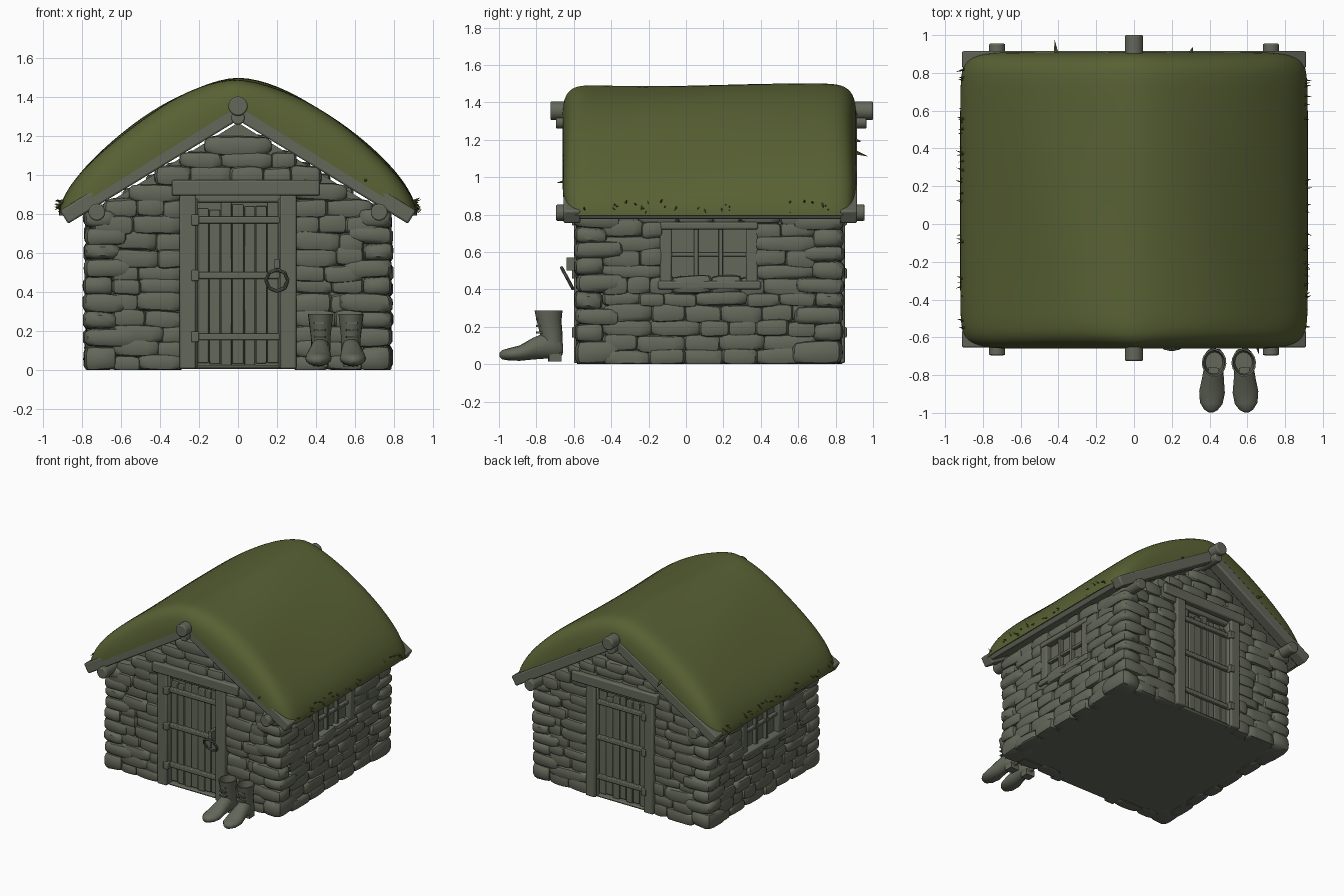
import bpy, bmesh, math, random
from mathutils import Matrix, Vector

random.seed(4)
R = random.uniform
if "Cube" in bpy.data.objects:
    bpy.data.objects.remove(bpy.data.objects["Cube"])


def material(name, rgb):
    m = bpy.data.materials.new(name)
    m.use_nodes = True
    m.diffuse_color = (*rgb, 1)
    m.node_tree.nodes["Principled BSDF"].inputs["Base Color"].default_value = (*rgb, 1)
    return m


GREY = material("weathered_grey", (0.127, 0.137, 0.102))
GREEN = material("moss_green", (0.098, 0.119, 0.034))
YC = 0.125                                  # centre of the house along y


def finish(name, bm, mat=GREY, bevel=0.0):
    bmesh.ops.recalc_face_normals(bm, faces=bm.faces)
    for f in bm.faces:
        f.smooth = True
    for e in bm.edges:
        e.smooth = len(e.link_faces) == 2 and e.calc_face_angle(0) < math.radians(42)
    me = bpy.data.meshes.new(name)
    bm.to_mesh(me)
    bm.free()
    me.materials.append(mat)
    ob = bpy.data.objects.new(name, me)
    bpy.context.collection.objects.link(ob)
    if bevel:
        mod = ob.modifiers.new("soft_edges", "BEVEL")
        mod.width, mod.segments = bevel, 2
    return ob


def box(bm, x0, x1, y0, y1, z0, z1, rot=None):
    c = Vector(((x0 + x1) / 2, (y0 + y1) / 2, (z0 + z1) / 2))
    m = Matrix.Translation(c) @ (rot or Matrix()) @ Matrix.Diagonal((x1 - x0, y1 - y0, z1 - z0, 1))
    bmesh.ops.create_cube(bm, size=1, matrix=m)


def rod(bm, a, b, r0, r1, segs=14):
    a, b = Vector(a), Vector(b)
    m = Matrix.Translation((a + b) / 2) @ (b - a).to_track_quat("Z", "Y").to_matrix().to_4x4()
    bmesh.ops.create_cone(bm, cap_ends=True, segments=segs, radius1=r0, radius2=r1,
                          depth=(b - a).length, matrix=m)


def loft(bm, rings):
    loops = [[bm.verts.new(p) for p in ring] for ring in rings]
    n = len(loops[0])
    for a, b in zip(loops, loops[1:]):
        for i in range(n):
            bm.faces.new((a[i], a[(i + 1) % n], b[(i + 1) % n], b[i]))
    bm.faces.new(loops[0])
    bm.faces.new(loops[-1])


# Rounded stone shape shared by all masonry
t = bmesh.new()
bmesh.ops.create_cube(t, size=2)
bmesh.ops.subdivide_edges(t, edges=t.edges[:], cuts=3, use_grid_fill=True)
t.verts.index_update()
STONE = [v.co / sum(abs(c) ** 4.5 for c in v.co) ** (1 / 4.5) for v in t.verts]
STONE_FACES = [[v.index for v in f.verts] for f in t.faces]
t.free()


def stone(bm, x0, x1, y0, y1, z0, z1):
    c = Vector((x0 + x1, y0 + y1, z0 + z1)) / 2
    h = Vector((x1 - x0, y1 - y0, z1 - z0)) / 2
    k, ph = R(-0.12, 0.12), R(0, 6)
    vs = []
    for p in STONE:
        s = 1 + 0.05 * math.sin(3 * p.x + 2 * p.y + ph)
        z = c.z + h.z * (p.z * s + k * (p.x + p.y))
        vs.append(bm.verts.new((c.x + h.x * p.x, c.y + h.y * p.y, max(z, 0))))
    for f in STONE_FACES:
        bm.faces.new([vs[i] for i in f])


def courses(bm, lo, hi, top, hole, place, gable=False):
    """Fill a wall with rows of stones, leaving a hole (a0, a1, z0, z1)."""
    z = 0
    while z < top - 0.03:
        h = R(0.06, 0.09)
        a, b = lo, hi
        if gable and z + h > 0.78:
            lim = min((1.25 - z - h / 2) / 0.61, 0.74)
            a, b = -lim, lim
        mid = z + h / 2
        spans = [(a, hole[0]), (hole[1], b)] if hole[2] < mid < hole[3] else [(a, b)]
        for s, e in spans:
            while e - s > 0.03:
                w = R(0.12, 0.27)
                if e - s - w < 0.09:
                    w = e - s
                d = R(-0.012, 0.012)
                g, zj = 0.008, R(-0.007, 0.007)
                place(s - g, s + w + g, d, z - g + zj, z + h + g + zj)
                s += w
        z += h


# Solid core of the walls
bm = bmesh.new()
outline = [(-0.73, 0.005), (0.73, 0.005), (0.73, 0.82), (0, 1.27), (-0.73, 0.82)]
loft(bm, [[(x, y, z) for x, z in outline] for y in (-0.53, 0.78)])
finish("wall_core", bm)

# Stone courses on all four sides
for s, side in ((-1, "front"), (1, "back")):
    bm = bmesh.new()
    face = YC + s * 0.655
    courses(bm, -0.64, 0.64, 1.22, (-0.29, 0.29, 0, 0.94),
            lambda a, b, d, z0, z1: stone(bm, a, b, face - 0.05 + s * d, face + 0.05 + s * d, z0, z1), True)
    finish(side + "_wall_stones", bm)
for s, side in ((-1, "right"), (1, "left")):
    bm = bmesh.new()
    courses(bm, -0.44, 0.69, 0.8, (-0.13, 0.37, 0.42, 0.74),
            lambda a, b, d, z0, z1: stone(bm, s * 0.73 - 0.05 + s * d, s * 0.73 + 0.05 + s * d, a, b, z0, z1))
    finish(side + "_wall_stones", bm)

# Corner stones, long and short in turn
bm = bmesh.new()
for sx in (-1, 1):
    for sy in (-1, 1):
        z = 0
        for i in range(9):
            h = 0.12 if i == 0 else R(0.075, 0.095)
            lx, ly = (R(0.22, 0.28), R(0.15, 0.19)) if i % 2 else (R(0.15, 0.19), R(0.22, 0.28))
            ox, oy = sx * (0.8 - R(0, 0.012)), YC + sy * (0.725 - R(0, 0.012))
            xs, ys = sorted((ox, ox - sx * lx)), sorted((oy, oy - sy * ly))
            stone(bm, *xs, *ys, z - 0.004, min(z + h + 0.006, 0.83))
            z += h
finish("corner_stones", bm)

# Doors, frames and hinges at the front and back
for s, side in ((-1, "front"), (1, "back")):
    def part(bm, x0, x1, d0, d1, z0, z1):
        box(bm, x0, x1, *sorted((YC + s * d0, YC + s * d1)), z0, z1)
    bm = bmesh.new()
    for i in range(7):
        x = -0.21 + i * 0.06
        part(bm, x + 0.002, x + 0.058, 0.64, 0.675 + R(0, 0.008), R(0.02, 0.04), R(0.81, 0.88))
    finish(side + "_door_planks", bm, bevel=0.005)
    bm = bmesh.new()
    for z in (0.17, 0.485, 0.77):
        part(bm, -0.215, 0.215, 0.67, 0.705, z - 0.017, z + 0.017)
        part(bm, -0.24, -0.2, 0.69, 0.735, z - 0.028, z + 0.028)
    finish(side + "_door_battens_and_hinges", bm, bevel=0.006)
    bm = bmesh.new()
    for x in (-1, 1):
        part(bm, *sorted((x * 0.215, x * 0.3)), 0.63, 0.725, 0.005, 0.9)
        part(bm, *sorted((x * 0.205, x * 0.235)), 0.63, 0.705, 0.01, 0.88)
    part(bm, -0.34, 0.42, 0.63, 0.735, 0.895, 0.975)
    part(bm, -0.22, 0.22, 0.63, 0.69, 0.86, 0.9)
    part(bm, -0.22, 0.22, 0.63, 0.7, 0.005, 0.025)
    finish(side + "_door_frame", bm, bevel=0.01)

# Ring handle and latch
bm = bmesh.new()
box(bm, 0.188, 0.212, -0.64, -0.56, 0.5, 0.57)
for i in range(8):
    p, q = [(0.2 + 0.056 * math.cos(a), -0.635 - 0.03 * math.sin(a), 0.46 + 0.056 * math.sin(a))
            for a in (i * math.pi / 4, (i + 1) * math.pi / 4)]
    rod(bm, p, q, 0.009, 0.009, 8)
finish("door_ring", bm)

# Side windows with six panes
for s, side in ((-1, "right"), (1, "left")):
    def part(bm, d0, d1, y0, y1, z0, z1):
        box(bm, *sorted((s * d0, s * d1)), y0, y1, z0, z1)
    bm = bmesh.new()
    part(bm, 0.7, 0.79, -0.15, 0.4, 0.4, 0.445)
    part(bm, 0.7, 0.785, -0.14, 0.385, 0.72, 0.76)
    for y in (-0.14, 0.32):
        part(bm, 0.7, 0.775, y, y + 0.065, 0.43, 0.73)
    finish(side + "_window_frame", bm, bevel=0.01)
    bm = bmesh.new()
    for y in (0.055, 0.185):
        part(bm, 0.72, 0.762, y - 0.012, y + 0.012, 0.44, 0.73)
    part(bm, 0.72, 0.758, -0.08, 0.33, 0.575, 0.597)
    finish(side + "_window_bars", bm, bevel=0.004)

# Ridge log, eave logs
bm = bmesh.new()
rod(bm, (0, -0.725, 1.355), (0, 1.0, 1.355), 0.05, 0.05)
rod(bm, (0, -0.695, 1.295), (0, 0.965, 1.295), 0.036, 0.036)
for x in (-0.725, 0.725):
    rod(bm, (x, -0.695, 0.81), (x, 0.955, 0.81), 0.044, 0.044)
finish("roof_logs", bm, bevel=0.008)

# Gable boards and roof deck following the pitch
PITCH = math.atan(0.61)
bm = bmesh.new()
for s in (-1, 1):
    rot = Matrix.Rotation(s * PITCH, 4, "Y")
    for y0, y1, thick, lift in ((-0.655, -0.565, 0.08, 0), (0.825, 0.915, 0.08, 0), (-0.6, 0.86, 0.045, 0.008)):
        cx, cz = s * 0.45, 1.33 - 0.61 * 0.45 + lift
        box(bm, cx - 0.52, cx + 0.52, y0, y1, cz - thick / 2, cz + thick / 2, rot)
finish("gable_boards_and_deck", bm, bevel=0.01)


# Mossy turf roof: a pillow over the deck
def turf_point(u, v, top):
    x = 0.92 * u
    base = 1.355 - 0.61 * math.sqrt(x * x + 0.0004)
    crown = 1.497 - 0.68 * abs(x) ** 1.7
    crown += 0.008 * math.sin(5 * x + 1) * math.sin(3 * v + x * 4) + 0.008 * (v * v - 0.7)
    f = math.sqrt(max(0, 1 - abs(u) ** 18)) * math.sqrt(max(0, 1 - abs(v) ** 18))
    y = YC + 0.785 * v * (1 - 0.07 * abs(u) ** 14)
    x *= 1 - 0.025 * abs(v) ** 12
    return (x, y, base + (crown - base) * f * top)


bm = bmesh.new()
N = 56
steps = [math.sin(math.pi / 2 * (2 * i / N - 1)) for i in range(N + 1)]
for top in (1, 0):
    g = [[bm.verts.new(turf_point(u, v, top)) for v in steps] for u in steps]
    for i in range(N):
        for j in range(N):
            bm.faces.new((g[i][j], g[i + 1][j], g[i + 1][j + 1], g[i][j + 1]))
bmesh.ops.remove_doubles(bm, verts=bm.verts, dist=0.00005)
finish("turf_roof", bm, GREEN)

# Grass blades along the eaves and gables
bm = bmesh.new()
for s in (-1, 1):
    for i in range(28):
        p = Vector((s * 0.9, R(-0.57, 0.82), R(0.82, 0.87)))
        rod(bm, p, p + Vector((s * R(0.02, 0.045), R(-0.02, 0.02), R(-0.03, 0.02))), 0.007, 0, 4)
for p, q in (((-0.41, 0.88, 1.14), (-0.42, 0.975, 1.11)), ((0.3, 0.89, 1.2), (0.31, 0.94, 1.19)),
             ((0.65, -0.62, 0.98), (0.66, -0.69, 0.97))):
    rod(bm, p, q, 0.017, 0, 5)
finish("grass_blades", bm, GREEN)

# Pair of boots by the door
FOOT = [(-0.66, 0.025, 0.05, 0.12), (-0.68, 0.045, 0.028, 0.15), (-0.75, 0.05, 0.03, 0.17),
        (-0.82, 0.058, 0.025, 0.14), (-0.89, 0.068, 0.018, 0.1), (-0.95, 0.06, 0.02, 0.085),
        (-0.985, 0.035, 0.026, 0.075), (-0.998, 0.012, 0.04, 0.06)]
SHAFT = [(0.1, -0.715, 0.05, 0.055), (0.16, -0.72, 0.05, 0.06), (0.23, -0.732, 0.058, 0.066),
         (0.287, -0.735, 0.065, 0.075), (0.287, -0.735, 0.056, 0.066), (0.2, -0.732, 0.046, 0.054)]
ANGLES = [i * math.pi / 8 for i in range(16)]
for name, cx, turn in (("right_boot", 0.425, -0.07), ("left_boot", 0.58, 0.06)):
    bm = bmesh.new()
    loft(bm, [[(w * math.cos(a), y, (z0 + z1) / 2 + (z1 - z0) / 2 * math.sin(a)) for a in ANGLES]
              for y, w, z0, z1 in FOOT])
    loft(bm, [[(rx * math.cos(a), y + ry * math.sin(a), z) for a in ANGLES] for z, y, rx, ry in SHAFT])
    box(bm, -0.036, 0.036, -0.735, -0.668, 0.015, 0.06)
    for z in (0.17, 0.205, 0.24):
        box(bm, -0.028, 0.028, -0.8, -0.76, z - 0.005, z + 0.005)
    pivot = Vector((0, -0.72, 0))
    bmesh.ops.rotate(bm, verts=bm.verts, cent=pivot, matrix=Matrix.Rotation(turn, 3, "Z"))
    bmesh.ops.translate(bm, verts=bm.verts, vec=(cx, 0, 0))
    finish(name, bm)
